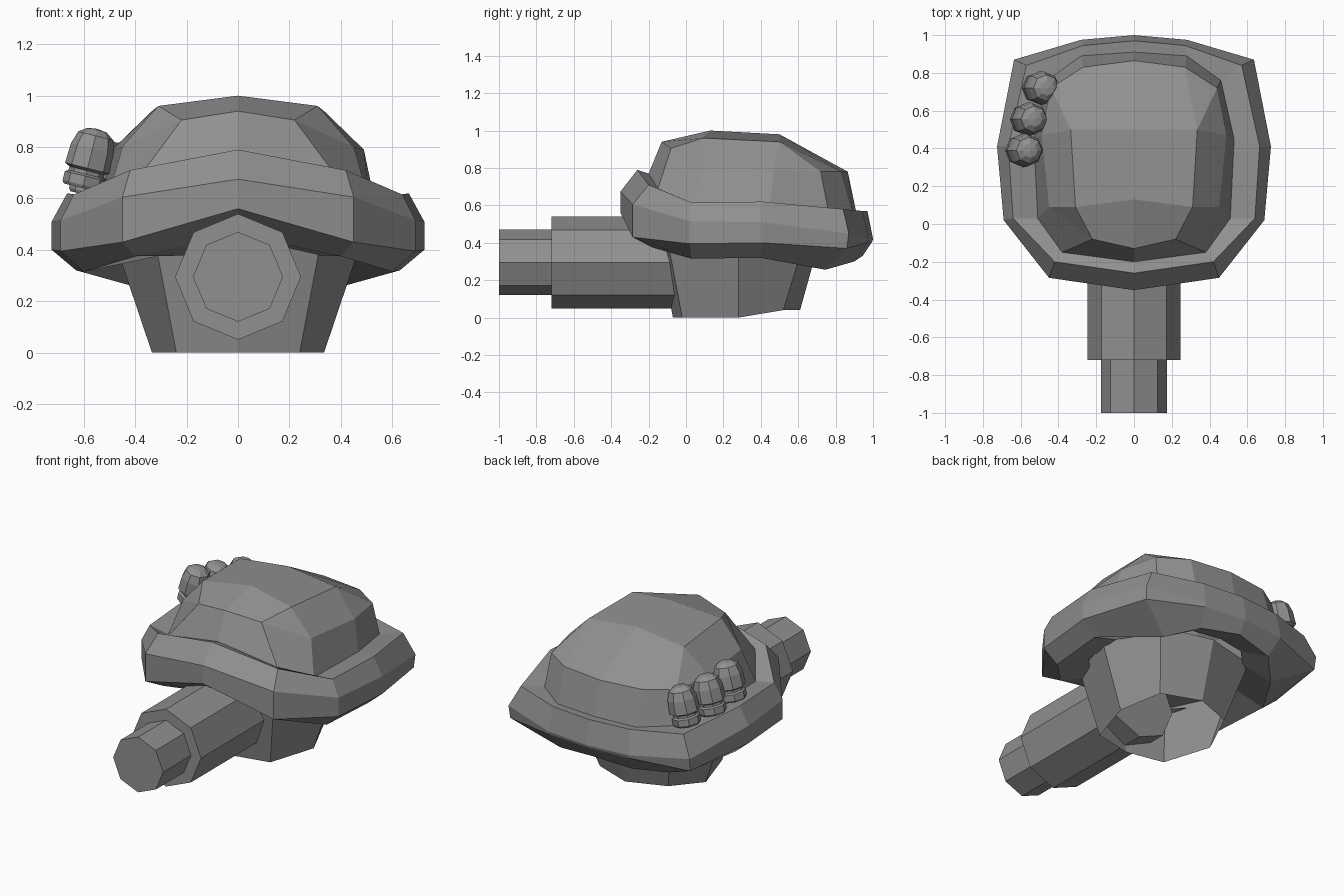
import bpy, bmesh, math
from mathutils import Matrix, Vector

if "Cube" in bpy.data.objects:
    bpy.data.objects.remove(bpy.data.objects["Cube"])

grey = bpy.data.materials.new("gunmetal_grey")
grey.diffuse_color = (0.28, 0.28, 0.28, 1)
grey.use_nodes = True
grey.node_tree.nodes["Principled BSDF"].inputs["Base Color"].default_value = grey.diffuse_color


def finish(name, bm):
    bmesh.ops.remove_doubles(bm, verts=bm.verts, dist=0.0005)
    bmesh.ops.recalc_face_normals(bm, faces=bm.faces)
    me = bpy.data.meshes.new(name)
    bm.to_mesh(me)
    bm.free()
    me.materials.append(grey)
    ob = bpy.data.objects.new(name, me)
    bpy.context.collection.objects.link(ob)
    return ob


def loft(name, rings, caps=(True, True)):
    """Mirror half outlines (front centre to back centre), then skin and cap them."""
    bm = bmesh.new()
    loops = []
    for half in rings:
        full = half + [(-x, y, z) for x, y, z in half[-2:0:-1]]
        loops.append([bm.verts.new(p) for p in full])
    n = len(loops[0])
    for a, b in zip(loops, loops[1:]):
        for i in range(n):
            j = (i + 1) % n
            bm.faces.new((a[i], a[j], b[j], b[i]))
    for ring, cap in zip((loops[0], loops[-1]), caps):
        if cap:
            bm.faces.new(ring)
    return finish(name, bm)


def lathe(name, profile, sides, matrix):
    """Spin (radius, height) points around z and place the solid."""
    bm = bmesh.new()
    loops = []
    for r, h in profile:
        ring = [(r * math.cos(math.tau * i / sides),
                 r * math.sin(math.tau * i / sides), h) for i in range(sides)]
        loops.append([bm.verts.new(matrix @ Vector(p)) for p in ring])
    for a, b in zip(loops, loops[1:]):
        for i in range(sides):
            j = (i + 1) % sides
            bm.faces.new((a[i], a[j], b[j], b[i]))
    bm.faces.new(loops[0])
    bm.faces.new(loops[-1])
    return finish(name, bm)


# Helmet dome: base, shoulder and crown outlines
dome_base = [(0, -.20, .77), (.38, -.15, .69), (.51, .03, .59), (.53, .45, .60),
             (.46, .76, .575), (.28, .89, .565), (0, .91, .565)]
dome_mid = [(0, -.13, .94), (.22, -.08, .905), (.45, .09, .80), (.49, .47, .79),
            (.44, .72, .78), (.27, .83, .78), (0, .865, .78)]
dome_top = [(0, .13, 1.0), (.31, .09, .96), (.31, .09, .96), (.335, .5, .94),
            (.335, .5, .94), (.335, .5, .94), (0, .5, .98)]
loft("helmet_dome", [dome_base, dome_mid, dome_top], (False, True))

# Thick brim swept round the helmet
ridge = [(0, -.26, .79), (.42, -.20, .71), (.64, .03, .615), (.665, .41, .62),
         (.57, .84, .58), (.27, .945, .57), (0, .97, .57)]
upper = [(0, -.35, .675), (.45, -.285, .605), (.69, .02, .515), (.725, .41, .51),
         (.635, .87, .45), (.28, .975, .42), (0, 1.0, .42)]
lower = [(0, -.35, .56), (.45, -.285, .43), (.69, .02, .395), (.725, .41, .40),
         (.63, .86, .37), (.28, .97, .40), (0, .995, .405)]
under = [(0, -.22, .46), (.40, -.18, .375), (.60, .03, .315), (.63, .40, .32),
         (.40, .745, .256), (.25, .90, .30), (0, .945, .33)]
inside = [(x * .72, .32 + (y - .32) * .72, .38) for x, y, z in under]
loft("helmet_brim", [dome_base, ridge, upper, lower, under, inside], (False, False))

# Tapered hollow neck, open underneath, with a slightly pointed front
foot = [(0, -.07, 0), (.24, -.02, 0), (.335, .28, 0), (.24, .52, .04), (0, .61, .04)]
collar = [(0, -.15, .42), (.32, -.10, .42), (.47, .28, .40), (.33, .63, .40), (0, .71, .40)]
loft("neck", [foot, collar], (False, True))

# Eight-sided barrel and narrower muzzle, pointing forward
forward = Matrix.Translation((0, 0, .295)) @ Matrix.Rotation(math.radians(90), 4, 'X')
lathe("barrel", [(.245, -.05), (.245, .72)], 8, forward)
lathe("muzzle", [(.175, .70), (.175, 1.0)], 8, forward)

# Row of three cartridges tucked beside the dome
cartridge = [(.075, 0), (.083, .012), (.083, .048), (.07, .056), (.07, .07), (.09, .08),
             (.086, .16), (.07, .21), (.04, .232), (.0, .238)]
for i, (x, y, z) in enumerate([(-.605, .39, .64), (-.58, .555, .61), (-.515, .72, .585)]):
    place = Matrix.Translation((x, y, z)) @ Matrix.Rotation(math.radians(14), 4, 'Y')
    lathe(f"cartridge_{i + 1}", cartridge, 8, place)
